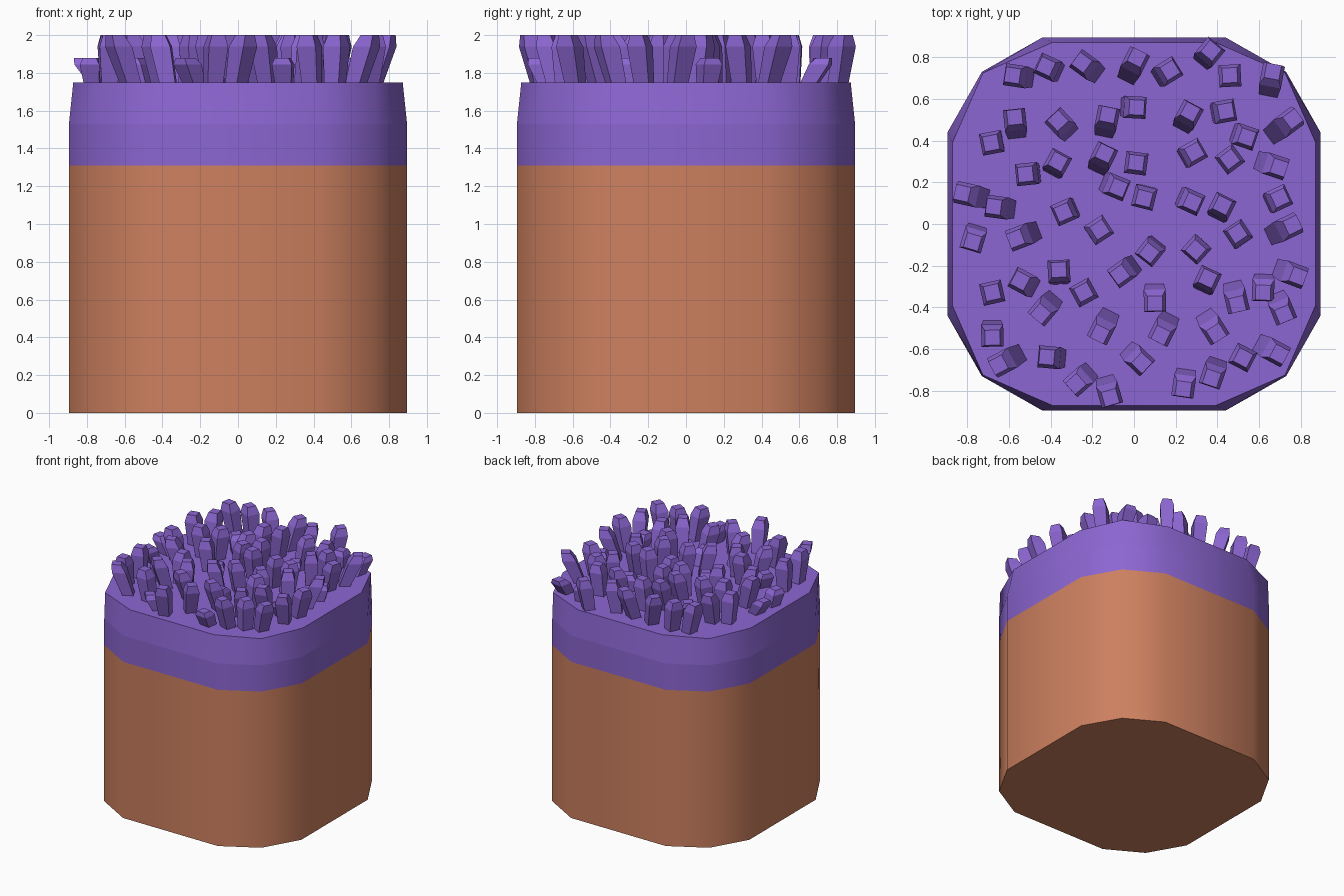
import bpy, bmesh, math, random
from mathutils import Vector

if "Cube" in bpy.data.objects:
    bpy.data.objects.remove(bpy.data.objects["Cube"])

random.seed(4)


def material(name, rgb):
    m = bpy.data.materials.new(name)
    m.diffuse_color = (*rgb, 1)
    m.use_nodes = True
    m.node_tree.nodes["Principled BSDF"].inputs["Base Color"].default_value = m.diffuse_color
    return m


CLAY = material("terracotta", (0.61, 0.216, 0.115))
PURPLE = material("purple", (0.262, 0.133, 0.645))


def rounded_square(half, straight, corner):
    """Twelve-sided outline with chamfered corners."""
    quarter = [(half, -straight), (half, straight), (corner, corner)]
    pts = []
    for k in range(4):
        c, s = round(math.cos(k * math.pi / 2)), round(math.sin(k * math.pi / 2))
        pts += [(x * c - y * s, x * s + y * c) for x, y in quarter]
    return pts


def add_loft(bm, rings):
    loops = [[bm.verts.new(p) for p in ring] for ring in rings]
    n = len(loops[0])
    for a, b in zip(loops, loops[1:]):
        for i in range(n):
            j = (i + 1) % n
            bm.faces.new((a[i], a[j], b[j], b[i]))
    bm.faces.new(loops[0][::-1])
    bm.faces.new(loops[-1])


def finish(bm, name, mat, angle):
    bmesh.ops.recalc_face_normals(bm, faces=bm.faces[:])
    me = bpy.data.meshes.new(name)
    bm.to_mesh(me)
    bm.free()
    me.materials.append(mat)
    ob = bpy.data.objects.new(name, me)
    bpy.context.collection.objects.link(ob)
    if angle:
        bpy.ops.object.select_all(action='DESELECT')
        ob.select_set(True)
        bpy.context.view_layer.objects.active = ob
        bpy.ops.object.shade_smooth_by_angle(angle=math.radians(angle))


def block(name, mat, sections):
    bm = bmesh.new()
    add_loft(bm, [[(x, y, z) for x, y in rounded_square(h, s, c)]
                  for z, h, s, c in sections])
    finish(bm, name, mat, 40)


# Pot body, purple collar and the slightly tapered cap
block("pot_body", CLAY, [(0, .895, .44, .73), (1.31, .895, .44, .73)])
block("lower_collar", PURPLE, [(1.31, .895, .44, .73), (1.53, .895, .44, .73)])
block("upper_cap", PURPLE, [(1.53, .895, .44, .73), (1.75, .872, .39, .725)])

# Crystal centres seen from above, in hundredths of a unit
SPOTS = [
    (-56, 71), (-41, 75), (-23, 76), (0, 77), (16, 73), (36, 82), (46, 71), (66, 70),
    (-57, 49), (-68, 39), (-35, 48), (-13, 50), (0, 56), (26, 52), (43, 54), (53, 42),
    (73, 48), (-51, 24), (-37, 29), (-15, 32), (1, 29), (28, 34), (46, 31), (67, 28),
    (-79, 14), (-65, 8), (-33, 6), (-9, 18), (5, 13), (27, 11), (42, 8), (69, 12),
    (-77, -7), (-54, -6), (-17, -3), (8, -13), (30, -12), (50, -5), (73, -2), (-36, -23),
    (-5, -23), (-68, -33), (-53, -28), (-24, -33), (-43, -41), (10, -36), (35, -27),
    (49, -36), (62, -31), (76, -24), (71, -41), (-68, -53), (-15, -50), (14, -51),
    (38, -50), (-62, -66), (-40, -64), (-26, -75), (-12, -81), (2, -65), (24, -77),
    (38, -72), (52, -64), (67, -61)]
SHORT = {(-26, -75), (24, -77), (69, 12), (66, 70), (-77, -7), (62, -31), (-17, -3),
         (28, 34), (-35, 48), (46, 71), (10, -36), (-79, 14), (-53, -28)}

# Crystals: four-sided shafts that widen upward, lean outward and end in a blunt tip
bm = bmesh.new()
for spot in SPOTS:
    mid = Vector((spot[0] / 100, spot[1] / 100))
    lean = mid * 0.035 + Vector((random.uniform(-.025, .025), random.uniform(-.025, .025)))
    turn = math.atan2(lean.y, lean.x)
    short = spot in SHORT
    top = 1.88 if short else 2.0
    rings = []
    for t, r in ((0, .041), (.78, .053), (1, .036)):
        z = 1.72 + (top - 1.72) * t
        c = mid + lean * (2 * t - 1.3)
        rings.append([(c.x + r * math.sqrt(2) * math.cos(turn + math.pi * (k + .5) / 2),
                       c.y + r * math.sqrt(2) * math.sin(turn + math.pi * (k + .5) / 2), z)
                      for k in range(4)])
    add_loft(bm, rings)
finish(bm, "crystals", PURPLE, 0)
